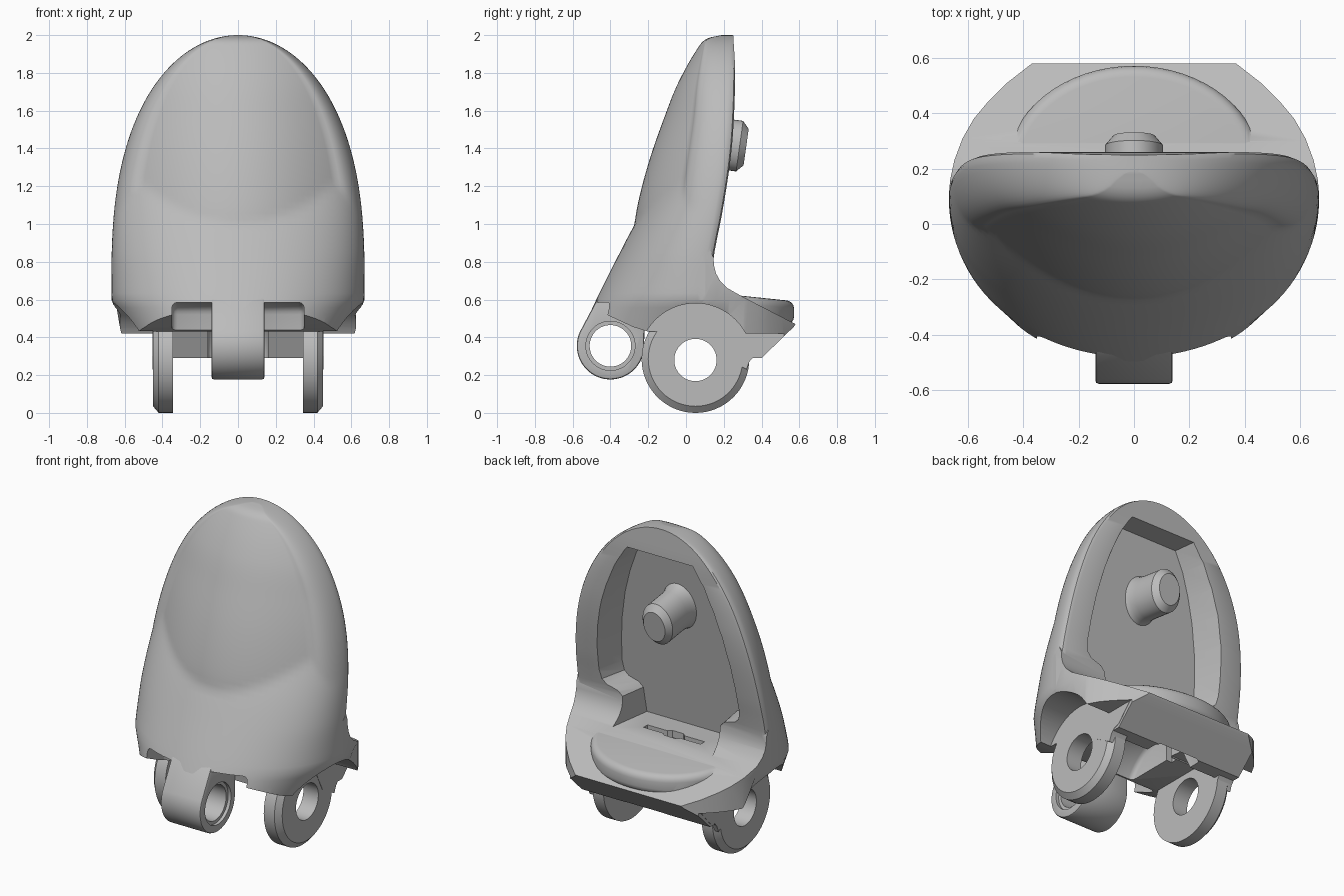
import bpy, bmesh, math

cube = bpy.data.objects.get("Cube")
if cube:
    bpy.data.objects.remove(cube, do_unlink=True)

grey = bpy.data.materials.new("plain grey")
grey.use_nodes = True
colour = (0.5, 0.5, 0.5, 1)
grey.diffuse_color = colour
grey.node_tree.nodes["Principled BSDF"].inputs["Base Color"].default_value = colour


def make(name, verts, faces):
    mesh = bpy.data.meshes.new(name)
    mesh.from_pydata(verts, [], faces)
    bm = bmesh.new()
    bm.from_mesh(mesh)
    bmesh.ops.recalc_face_normals(bm, faces=bm.faces)
    bm.to_mesh(mesh)
    bm.free()
    mesh.materials.append(grey)
    ob = bpy.data.objects.new(name, mesh)
    bpy.context.collection.objects.link(ob)
    return ob


def loft(name, rings):
    """Closed solid through rings of equal point count."""
    n = len(rings[0])
    verts = [p for ring in rings for p in ring]
    faces = [tuple(range(n)), tuple(range(len(verts) - n, len(verts)))]
    for k in range(len(rings) - 1):
        for i in range(n):
            j = (i + 1) % n
            faces.append((k * n + i, k * n + j, k * n + n + j, k * n + n + i))
    return make(name, verts, faces)


def prism(name, pts, x0, x1):
    """Side (y, z) profile extruded along x."""
    return loft(name, [[(x, y, z) for y, z in pts] for x in (x0, x1)])


def column(name, pts, levels):
    """Plan (x, y) profile extruded along z; levels are (z, width scale of the front part)."""
    return loft(name, [[(x * f if y < .25 else x, y, z) for x, y in pts] for z, f in levels])


def mirrored(half):
    return half + [(-a, b) for a, b in half[::-1]]


def circle(a, b, ra, rb=None, n=64):
    rb = rb or ra
    return [(a + ra * math.cos(math.tau * i / n), b + rb * math.sin(math.tau * i / n))
            for i in range(n)]


def apply_mods(ob):
    dg = bpy.context.evaluated_depsgraph_get()
    mesh = bpy.data.meshes.new_from_object(ob.evaluated_get(dg))
    ob.modifiers.clear()
    ob.data = mesh


def combine(ob, other, op):
    mod = ob.modifiers.new("combine", 'BOOLEAN')
    mod.operation, mod.solver, mod.object = op, 'EXACT', other
    apply_mods(ob)
    bpy.data.objects.remove(other, do_unlink=True)


def bevel(ob, width, segments=3):
    mod = ob.modifiers.new("bevel", 'BEVEL')
    mod.width, mod.segments = width, segments
    mod.limit_method, mod.angle_limit = 'ANGLE', math.radians(40)
    apply_mods(ob)


def curve(table, z):
    """Smooth interpolation through (z, value) points."""
    def slope(i):
        a, b = table[max(i - 1, 0)], table[min(i + 1, len(table) - 1)]
        return (b[1] - a[1]) / (b[0] - a[0])
    for i in range(len(table) - 1):
        (z0, v0), (z1, v1) = table[i], table[i + 1]
        if z <= z1:
            h = z1 - z0
            t = (z - z0) / h
            return ((2*t**3 - 3*t**2 + 1) * v0 + (t**3 - 2*t**2 + t) * h * slope(i)
                    + (3*t**2 - 2*t**3) * v1 + (t**3 - t**2) * h * slope(i + 1))
    return table[-1][1]


# Shell: rounded front with a broad curved pad, flat back
FRONT = [(.4, -.565), (.6, -.475), (.8, -.375), (1, -.27), (1.2, -.15), (1.4, -.04),
         (1.6, .05), (1.8, .12), (1.95, .17), (2, .2)]
PAD = [(.4, -.2), (.9, -.27), (1, -.272), (1.15, -.245), (1.35, -.19), (1.55, -.12),
       (1.75, -.04), (1.95, .075), (1.985, .12), (2, .19)]
BACK = [(.4, .145), (.8, .145), (.9, .16), (1.05, .19), (1.3, .23), (1.5, .25),
        (1.8, .26), (2, .25)]


def half_width(z):
    if z < .6:
        return .67 - .5 * (.6 - z)
    u = max(0, (z - .7) / 1.3)
    return .67 * math.sqrt(max(0, 1 - u ** 2.5))


def pad_depth(x, z, w, mid):
    """Shallow arc across the pad, then a quarter round to the flank."""
    edge = .82 * w
    rim = min(curve(PAD, z) + .8 * edge ** 2, mid)
    if abs(x) <= edge:
        return min(curve(PAD, z) + .8 * x * x, mid)
    q = min(1, (abs(x) - edge) / (w - edge))
    return mid - (mid - rim) * math.sqrt(1 - q * q)


rings = []
STEPS, ARC = 64, 56
for k in range(STEPS + 1):
    z = min(2 - 1.6 * (1 - k / STEPS) ** 1.6, 1.9995)
    w, back = half_width(z), curve(BACK, z)
    mid = back - .04
    ring = []
    for i in range(ARC + 1):
        t = math.pi * i / ARC
        x = w * math.cos(t)
        body = mid - (mid - curve(FRONT, z)) * max(0, math.sin(t)) ** .92
        ring.append((x, min(body, pad_depth(x, z, w, mid)), z))
    corner = [(.995, .018), (.98, .033), (.95, .04)]
    ring += [(-w * f, mid + d, z) for f, d in corner]
    ring += [(w * f, mid + d, z) for f, d in corner[::-1]]
    rings.append(ring)
shell = loft("shell", rings)
combine(shell, prism("underside_cutter", [(-.8, .68), (-.42, .52), (-.28, .455), (-.2, .43),
                                          (.5, .43), (.5, .1), (-.8, .1)], -1, 1), 'DIFFERENCE')

# Rear shelf: sloping top with a fillet into the shell
shelf = prism("shelf", [(.0, .45), (.05, .8), (.13, .86), (.146, .82), (.148, .78), (.158, .74),
                        (.18, .7), (.22, .66), (.3, .615), (.58, .47), (.57, .455),
                        (.4, .29), (.31, .29), (.24, .43)], -.8, .8)
plan = mirrored([(.655, 0), (.67, .1), (.665, .16), (.65, .23), (.62, .31), (.58, .38),
                 (.53, .44), (.46, .51), (.37, .58)])
combine(shelf, column("plan", plan, [(.1, .9), (.42, .9), (.6, 1), (1.2, 1)]), 'INTERSECT')
combine(shell, shelf, 'UNION')

# Raised half-round rest on the shelf
rest = column("rest", circle(0, .2, .46, .372), [(.47, 1), (.6, 1)])
for v in rest.data.vertices:
    if v.co.z > .55:
        v.co.z += .04 - .1 * max(0, v.co.y - .1)
bevel(rest, .04, 4)
combine(shell, rest, 'UNION')

# Pocket in the back, with shoulders at its foot
outline = mirrored([(.22, 1.83), (.29, 1.72), (.35, 1.58), (.4, 1.43), (.44, 1.25), (.46, 1.1),
                    (.47, .95), (.46, .89), (.43, .86), (.36, .84), (.33, .81), (.32, .65)])
pocket = loft("pocket_cutter", [
    [(x * .96, .06 + .14 * (z - 1.42), z) for x, z in outline],
    [(x * 1.3, .7, z) for x, z in outline]])
combine(shell, pocket, 'DIFFERENCE')

# Clearance arch under the shelf for the neighbouring lug, and the slot above it
arch = prism("arch_cutter", circle(.08, .28, .325), -.16, .16)
bevel(arch, .03)
combine(shell, arch, 'DIFFERENCE')
slot = [(.04, .08), (.06, .1), (.2, .1), (.2, .14), (.06, .14), (.04, .16)]
combine(shell, column("slot_cutter", mirrored(slot), [(.2, 1), (.8, 1)]), 'DIFFERENCE')

for s in (-1, 1):
    # Clearance outside the side lugs and beside the front lug
    combine(shell, prism("well_cutter", circle(.05, .28, .3), s * .45, s * .9), 'DIFFERENCE')
    combine(shell, prism("edge_cutter", [(.1, .1), (.1, .42), (.8, .42), (.8, .1)],
                         s * .45, s * .9), 'DIFFERENCE')
    notch = prism("notch_cutter", [(-.9, .2), (-.9, .585), (-.3, .585), (-.24, .55), (-.2, .2)],
                  s * .1, s * .35)
    bevel(notch, .03)
    combine(shell, notch, 'DIFFERENCE')

# Post in the pocket, flared at its root
TILT = math.atan(.14)
levels = [(-.16, 1.3), (-.115, 1.22), (-.09, 1.1), (-.06, 1.03), (-.02, 1), (.13, 1), (.165, .72)]
post = loft("post", [[(x, d * math.cos(TILT) + z * math.sin(TILT) + .155,
                       z * math.cos(TILT) - d * math.sin(TILT) + 1.43)
                      for x, z in circle(0, 0, .105 * f, .135 * f, 40)] for d, f in levels])

# Side lugs: discs chamfered on the outside, with a heel and a bore
lugs = []
for s, side in ((1, "left"), (-1, "right")):
    lug = loft(side + "_lug", [[(s * x, y, z) for y, z in circle(.05, .285, r)]
                               for x, r in ((.345, .285), (.42, .285), (.45, .25))])
    heel = prism("heel", [(.1, .5), (.24, .52), (.5, .45), (.5, .42), (.4, .31), (.36, .3),
                          (.335, .27), (.32, .23), (.2, .3)], s * .346, s * .452)
    combine(lug, heel, 'UNION')
    combine(lug, prism("bore", circle(.05, .28, .112), s * .2, s * .6), 'DIFFERENCE')
    lugs.append(lug)

# Front lug: arm flowing out of the shell, ending in a bored eye
eye = [(-.4 + .178 * math.cos(a), .355 + .178 * math.sin(a))
       for a in (math.radians(155 + 205 * i / 40) for i in range(41))]
front_lug = prism("front_lug", eye + [(-.22, .43), (-.22, .5), (-.25, .64), (-.4, .66),
                                      (-.474, .595)], -.14, .14)
bevel(front_lug, .012, 2)
combine(front_lug, prism("bore", circle(-.4, .355, .11), -.4, .4), 'DIFFERENCE')
for s in (-1, 1):
    combine(front_lug, prism("counterbore", circle(-.4, .355, .13), s * .12, s * .3), 'DIFFERENCE')

# Smooth shading with sharp edges kept
bpy.ops.object.select_all(action='DESELECT')
for ob in [shell, post, front_lug] + lugs:
    ob.select_set(True)
    bpy.context.view_layer.objects.active = ob
bpy.ops.object.shade_smooth_by_angle(angle=math.radians(32))
